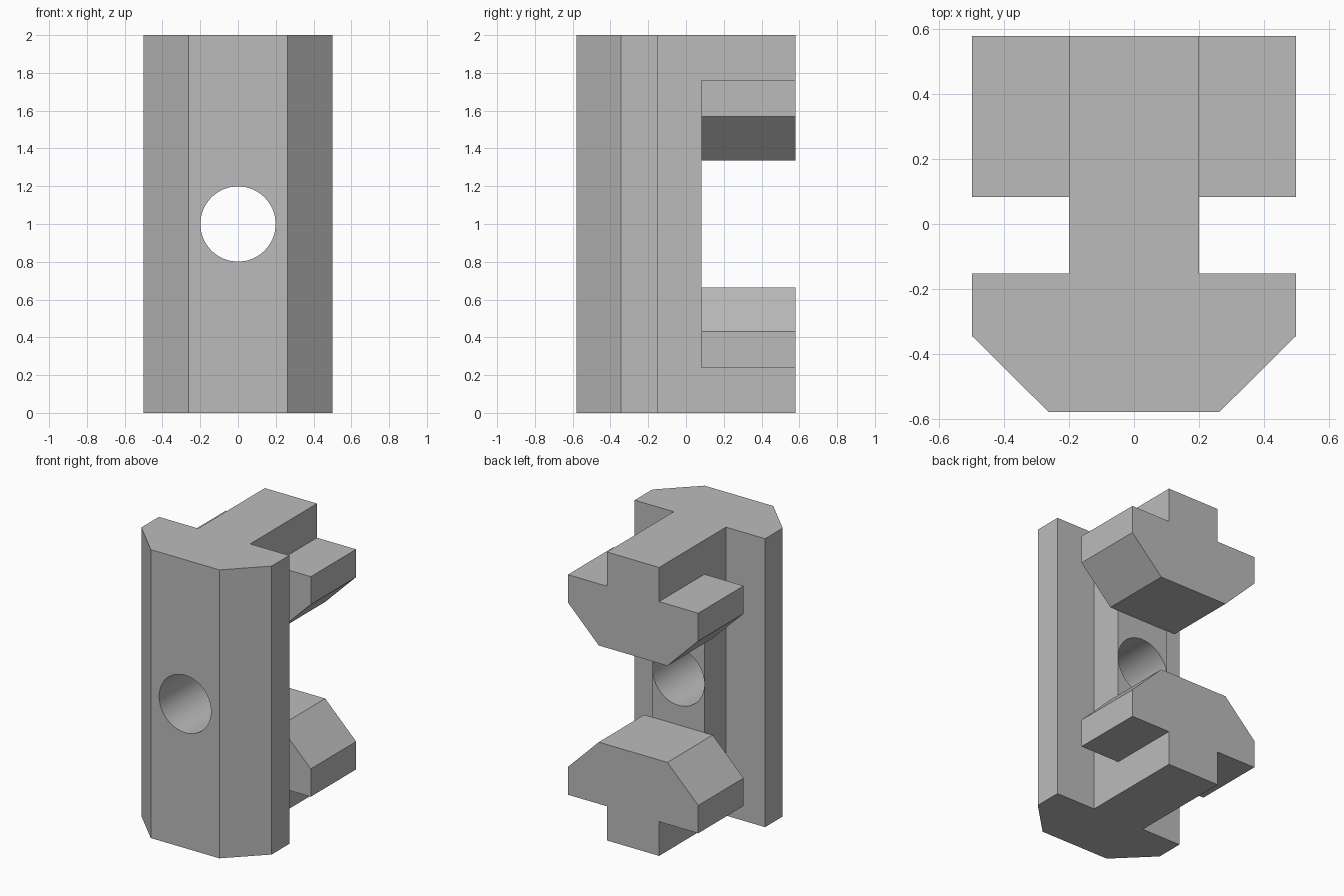
import bpy, bmesh
from math import radians
from mathutils import Vector

cube = bpy.data.objects.get("Cube")
if cube:
    bpy.data.objects.remove(cube, do_unlink=True)

grey = bpy.data.materials.new("plain_grey")
grey.use_nodes = True
COLOUR = (0.5, 0.5, 0.5, 1)
grey.diffuse_color = COLOUR
grey.node_tree.nodes["Principled BSDF"].inputs["Base Color"].default_value = COLOUR


def prism(name, half, place, direction):
    """Mirror a half outline across x = 0 and extrude it."""
    outline = half + [(-x, v) for x, v in reversed(half)]
    bm = bmesh.new()
    face = bm.faces.new([bm.verts.new(place(x, v)) for x, v in outline])
    new = bmesh.ops.extrude_face_region(bm, geom=[face])["geom"]
    moved = [g for g in new if isinstance(g, bmesh.types.BMVert)]
    bmesh.ops.translate(bm, verts=moved, vec=Vector(direction))
    bmesh.ops.recalc_face_normals(bm, faces=bm.faces)
    mesh = bpy.data.meshes.new(name)
    bm.to_mesh(mesh)
    bm.free()
    mesh.materials.append(grey)
    obj = bpy.data.objects.new(name, mesh)
    bpy.context.collection.objects.link(obj)
    return obj


def combine(target, tool, operation):
    """Apply a boolean and discard the tool object."""
    bpy.context.view_layer.objects.active = target
    mod = target.modifiers.new(operation.title(), "BOOLEAN")
    mod.operation, mod.object, mod.solver = operation, tool, "EXACT"
    bpy.ops.object.modifier_apply(modifier=mod.name)
    bpy.data.objects.remove(tool, do_unlink=True)


STEM, WIDE, NARROW = 0.2, 0.5, 0.263
FRONT, BACK, LUG_FRONT = -0.58, 0.58, 0.083

# Chamfered front plate with its central stem, full height
body = prism("clamp_body",
             [(NARROW, FRONT), (WIDE, -0.345), (WIDE, -0.152),
              (STEM, -0.152), (STEM, LUG_FRONT)],
             lambda x, y: (x, y, 0), (0, 0, 2))

# Lower and upper hooked lugs, mirrored about mid height
lug_half = [(STEM, 0), (STEM, 0.237), (WIDE, 0.237), (WIDE, 0.43), (NARROW, 0.665)]
for name, flip in (("lower_lug", False), ("upper_lug", True)):
    lug = prism(name, lug_half,
                lambda x, z: (x, LUG_FRONT, 2 - z if flip else z),
                (0, BACK - LUG_FRONT, 0))
    combine(body, lug, "UNION")

# Round through hole
bpy.ops.mesh.primitive_cylinder_add(vertices=64, radius=0.199, depth=2,
                                    location=(0, 0, 1), rotation=(radians(90), 0, 0))
drill = bpy.context.object
drill.name = "hole_cutter"
drill.hide_render = True
drill.data.materials.append(grey)
combine(body, drill, "DIFFERENCE")

# Smooth hole wall, crisp edges elsewhere
bpy.ops.object.select_all(action="DESELECT")
body.select_set(True)
bpy.context.view_layer.objects.active = body
bpy.ops.object.shade_smooth_by_angle(angle=radians(30))
